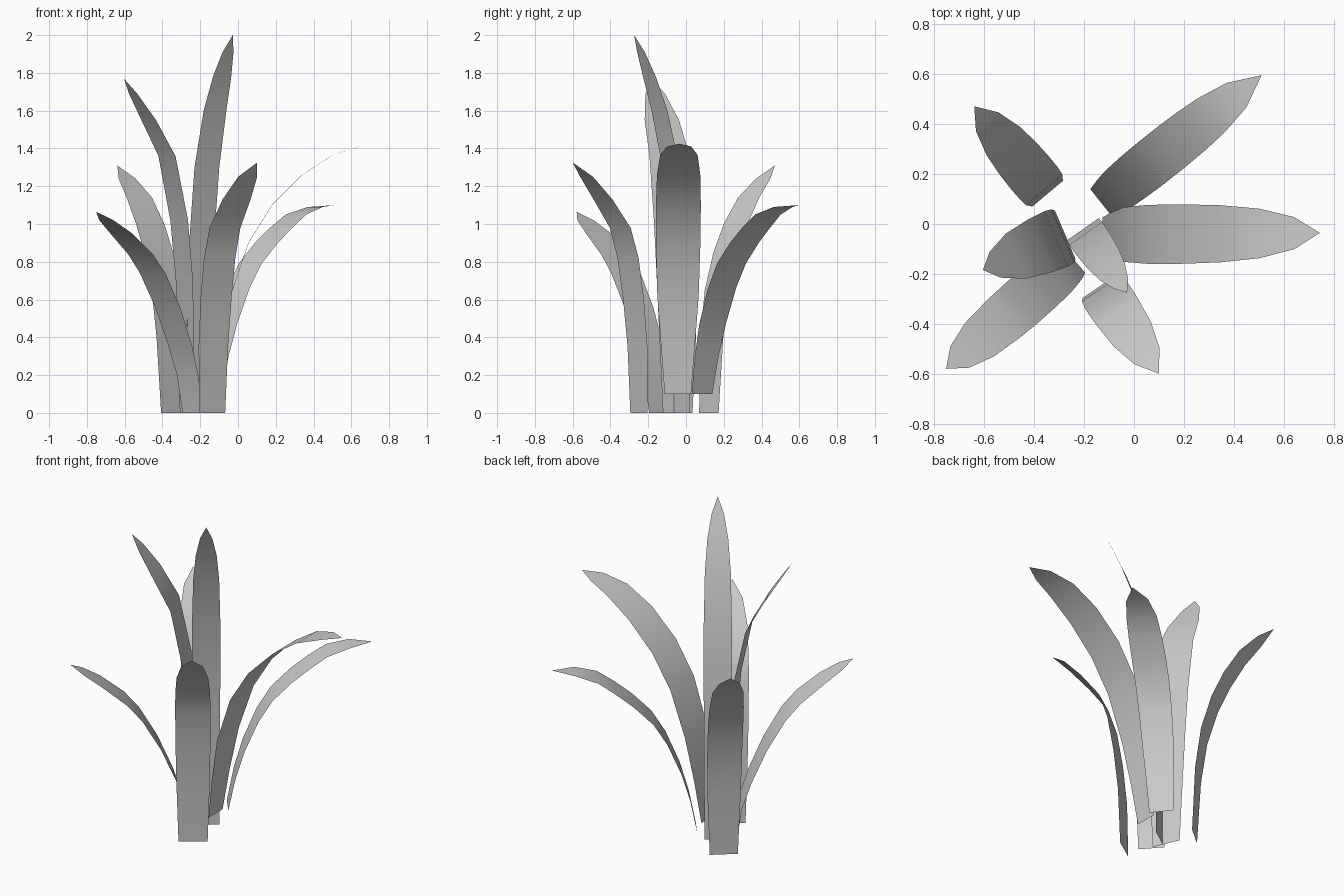
import bpy
from math import cos, sin, radians, hypot

if "Cube" in bpy.data.objects:
    bpy.data.objects.remove(bpy.data.objects["Cube"])

# width as a fraction of the widest point, along the leaf (0 = base, 1 = tip)
TAPER = [(0.5, 1.0), (0.65, 1.0), (0.75, 0.96), (0.85, 0.85), (0.94, 0.54), (1.0, 0.0)]


def width_at(t, base, widest):
    pts = [(0, base), (0.3, base + 0.8 * (widest - base))] + [(a, f * widest) for a, f in TAPER]
    for (a, wa), (b, wb) in zip(pts, pts[1:]):
        if t <= b:
            return wa + (wb - wa) * (t - a) / (b - a)
    return 0.0


def leaf(name, azimuth, offset, base_w, max_w, profile):
    """Flat strip bent in a vertical plane; profile is (distance, height) base to tip.
    Offset shifts the leaf to the left of its heading."""
    a = radians(azimuth)
    d, n = (cos(a), sin(a)), (-sin(a), cos(a))
    steps = [hypot(q[0] - p[0], q[1] - p[1]) for p, q in zip(profile, profile[1:])]
    total, run = sum(steps), 0.0
    verts, faces = [], []
    for i, (r, z) in enumerate(profile[:-1]):
        w = width_at(run / total, base_w, max_w) / 2
        for p in (offset - w, offset + w):
            verts.append((r * d[0] + p * n[0], r * d[1] + p * n[1], z))
        if i:
            k = 2 * i
            faces.append((k - 2, k - 1, k + 1, k))
        run += steps[i]
    # pointed tip
    r, z = profile[-1]
    verts.append((r * d[0] + offset * n[0], r * d[1] + offset * n[1], z))
    m = len(verts)
    faces.append((m - 3, m - 2, m - 1))
    mesh = bpy.data.meshes.new(name)
    mesh.from_pydata(verts, [], faces)
    mesh.shade_smooth()
    bpy.context.collection.objects.link(bpy.data.objects.new(name, mesh))


# leaves arching to the right
leaf("leaf_right", 0.5, -0.042, 0.14, 0.238,
     [(-.125, .1), (-.09, .35), (-.04, .62), (.055, .9), (.18, 1.1),
      (.34, 1.26), (.5, 1.365), (.64, 1.41), (.743, 1.425)])
leaf("leaf_back_right", 38.5, 0.148, 0.14, 0.195,
     [(-.05, .1), (-.01, .3), (.04, .47), (.12, .66), (.2, .79),
      (.31, .9), (.41, .98), (.51, 1.05), (.64, 1.09), (.77, 1.1)])

# leaves towards the front
leaf("leaf_front", -56, -0.252, 0.165, 0.2,
     [(.13, 0), (.14, .35), (.165, .6), (.2, .82), (.25, .98),
      (.36, 1.13), (.465, 1.25), (.553, 1.325)])
leaf("leaf_tall", -55, -0.18, 0.15, 0.16,
     [(-.1, 0), (-.1, .5), (-.08, .9), (-.03, 1.3), (.045, 1.6),
      (.11, 1.78), (.165, 1.91), (.209, 2.0)])

# leaves arching to the left
leaf("leaf_front_left", 221, -0.056, 0.15, 0.205,
     [(.275, 0), (.305, .2), (.358, .36), (.445, .56), (.55, .74),
      (.635, .84), (.77, .95), (.875, 1.02), (.947, 1.065)])
leaf("leaf_left", 203, -0.067, 0.17, 0.24,
     [(.27, 0), (.27, .4), (.28, .7), (.31, 1.02), (.38, 1.36),
      (.485, 1.55), (.575, 1.69), (.628, 1.77)])
leaf("leaf_back_left", 130, 0.187, 0.16, 0.2,
     [(.315, 0), (.335, .4), (.37, .65), (.43, .85), (.5, 1.0),
      (.59, 1.14), (.69, 1.24), (.771, 1.31)])
